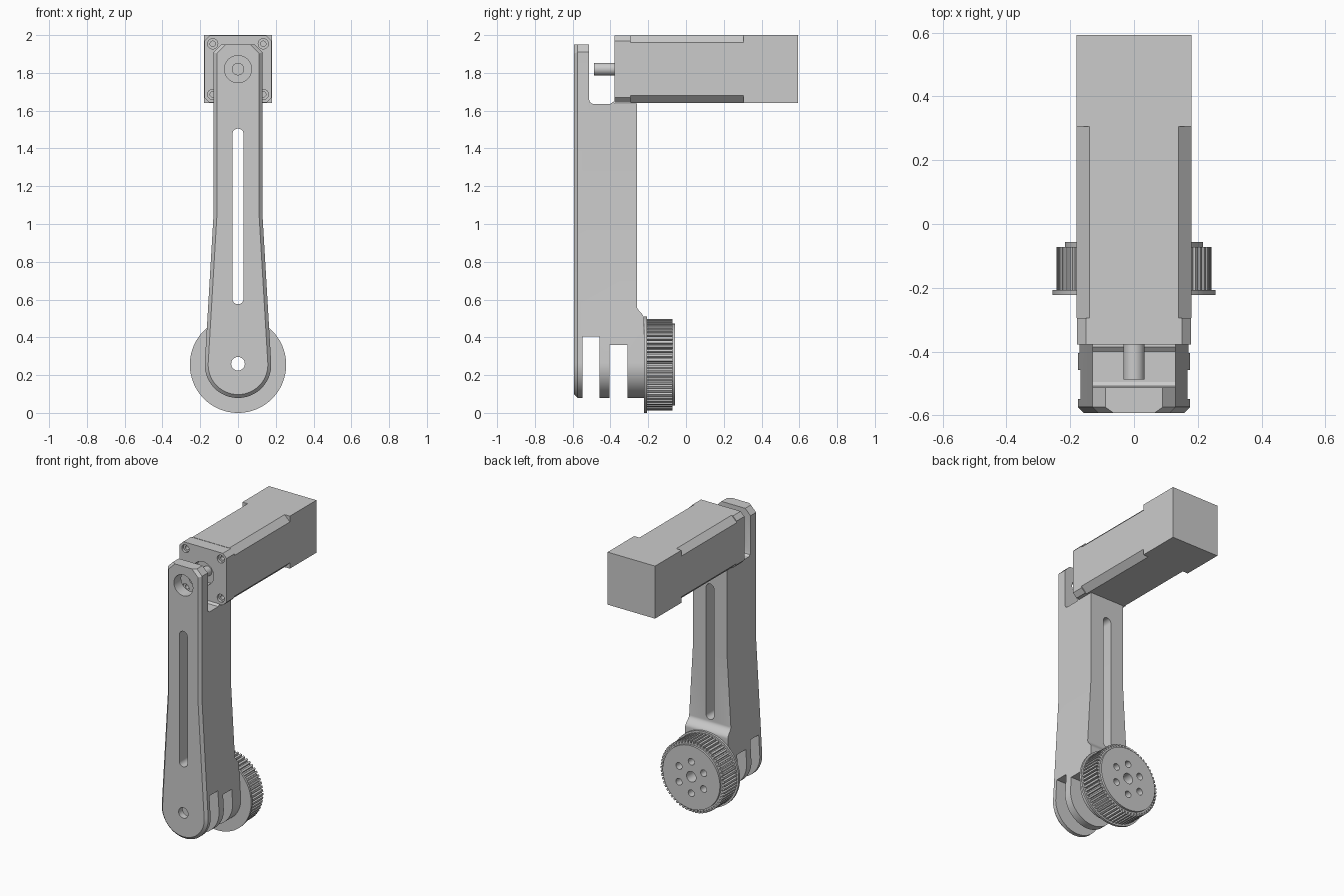
import bpy, bmesh
from math import sin, cos, pi, radians

if "Cube" in bpy.data.objects:
    bpy.data.objects.remove(bpy.data.objects["Cube"])

PIVOT, SHAFT = 0.255, 1.82   # heights of the pulley and motor axes


def prism(name, pts, a, b, axis='y', chamfer=0):
    """Extrude a profile: (x, z) along y, or (y, z) along x."""
    bm = bmesh.new()
    place = (lambda u, w, d: (u, d, w)) if axis == 'y' else (lambda u, w, d: (d, u, w))
    front = [bm.verts.new(place(u, w, a)) for u, w in pts]
    back = [bm.verts.new(place(u, w, b)) for u, w in pts]
    face = bm.faces.new(front)
    bm.faces.new(back[::-1])
    n = len(pts)
    for i in range(n):
        j = (i + 1) % n
        bm.faces.new((front[j], front[i], back[i], back[j]))
    bmesh.ops.recalc_face_normals(bm, faces=bm.faces)
    if chamfer:
        edges = [e for e in face.edges if min(v.co.z for v in e.verts) < 1.94]
        bmesh.ops.bevel(bm, geom=edges, offset=chamfer, segments=1, affect='EDGES')
    me = bpy.data.meshes.new(name)
    bm.to_mesh(me)
    bm.free()
    ob = bpy.data.objects.new(name, me)
    bpy.context.collection.objects.link(ob)
    return ob


def arc(cx, cz, r, start, end, n):
    return [(cx + r * cos(radians(start + (end - start) * i / n)),
             cz + r * sin(radians(start + (end - start) * i / n))) for i in range(n + 1)]


def circle(cx, cz, r, n=32):
    return arc(cx, cz, r, 0, 360, n)[:-1]


def box(x, z0, z1, c=0):
    """Rectangle profile with optionally chamfered corners."""
    if not c:
        return [(-x, z0), (x, z0), (x, z1), (-x, z1)]
    return [(-x + c, z0), (x - c, z0), (x, z0 + c), (x, z1 - c),
            (x - c, z1), (-x + c, z1), (-x, z1 - c), (-x, z0 + c)]


def combine(ob, tool, op='DIFFERENCE'):
    mod = ob.modifiers.new(op, 'BOOLEAN')
    mod.object, mod.operation, mod.solver = tool, op, 'EXACT'
    bpy.context.view_layer.objects.active = ob
    bpy.ops.object.modifier_apply(modifier=mod.name)
    bpy.data.objects.remove(tool)


def drill(ob, x, z, r, a, b):
    combine(ob, prism("cutter", circle(x, z, r, 32), a, b))


def smooth(ob, angle=25):
    bpy.ops.object.select_all(action='DESELECT')
    ob.select_set(True)
    bpy.context.view_layer.objects.active = ob
    bpy.ops.object.shade_smooth_by_angle(angle=radians(angle))


# Arm: tapered front outline crossed with forked side profile
right = [(0.09, 1.95), (0.13, 1.91), (0.13, 1.04)]
outline = right + arc(0, PIVOT, 0.176, 3, -183, 40) + [(-x, z) for x, z in right[::-1]]
arm = prism("arm", outline, -0.592, -0.215, chamfer=0.018)
side = [(-0.7, 0), (-0.548, 0), (-0.548, 0.405), (-0.457, 0.405), (-0.457, 0),
        (-0.405, 0), (-0.405, 0.36), (-0.31, 0.36), (-0.31, 0), (-0.222, 0), (-0.222, 0.49)]
side += [(-0.222 - 0.038 * (1 - cos(pi * i / 10)) / 2, 0.50 + 0.065 * i / 10) for i in range(11)]
side += [(-0.26, 1.638), (-0.378, 1.638), (-0.385, 1.648), (-0.40, 1.636), (-0.495, 1.636),
         (-0.508, 1.645), (-0.513, 1.66), (-0.513, 2.1), (-0.7, 2.1)]
combine(arm, prism("side_profile", side, -0.3, 0.3, axis='x'), 'INTERSECT')
slot = arc(0, 1.475, 0.03, 0, 180, 12) + arc(0, 0.605, 0.03, 180, 360, 12)
combine(arm, prism("slot_cutter", slot, -0.8, 0.1))
drill(arm, 0, PIVOT + 0.005, 0.036, -0.8, 0.1)
drill(arm, 0, SHAFT, 0.072, -0.8, -0.45)
smooth(arm)

# Motor: chamfered front section, square rear section
prism("motor_body", box(0.18, 1.64, 2.0, 0.04), -0.294, 0.305)
prism("motor_rear", box(0.18, 1.64, 2.0), 0.305, 0.592)

# Motor flange with pilot recess and countersunk corner screw holes
flange = prism("motor_flange", box(0.178, 1.642, 1.998, 0.028), -0.378, -0.294)
drill(flange, 0, SHAFT, 0.08, -0.45, -0.33)
for x in (-0.134, 0.134):
    for z in (SHAFT - 0.134, SHAFT + 0.134):
        drill(flange, x, z, 0.027, -0.45, -0.36)
        drill(flange, x, z, 0.014, -0.45, -0.31)
smooth(flange)
smooth(prism("motor_shaft", circle(0, SHAFT, 0.033), -0.487, -0.3))

# Toothed pulley: rim disc, tooth ring, outer hub
teeth = []
for i in range(60):
    for offset, r in ((-0.26, 0.243), (0.26, 0.243), (0.34, 0.226), (0.66, 0.226)):
        a = 2 * pi * (i + offset) / 60
        teeth.append((r * cos(a), PIVOT + r * sin(a)))
pulley = [prism("pulley_rim", circle(0, PIVOT, 0.255, 96), -0.222, -0.207),
          prism("pulley_teeth", teeth, -0.207, -0.072),
          prism("pulley_hub", circle(0, PIVOT, 0.217, 96), -0.072, -0.057)]
for part in pulley:
    drill(part, 0, PIVOT + 0.005, 0.036, -0.3, 0)
    for i in range(6):
        a = radians(30 + 60 * i)
        drill(part, 0.108 * cos(a), PIVOT + 0.108 * sin(a), 0.023, -0.3, 0)
    smooth(part)
